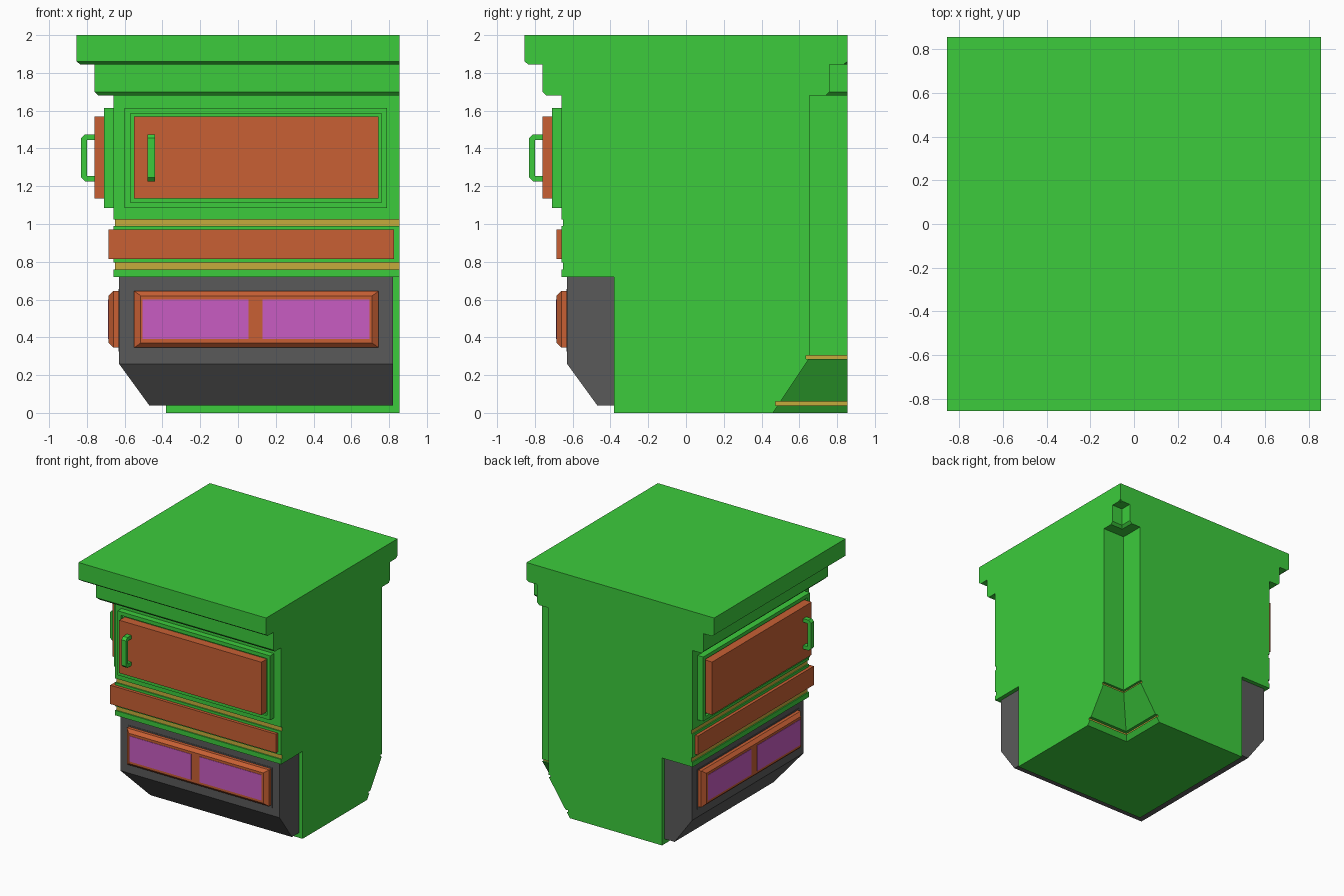
import bpy, bmesh
from mathutils import Matrix

cube = bpy.data.objects.get("Cube")
if cube:
    bpy.data.objects.remove(cube, do_unlink=True)


def material(name, r, g, b):
    m = bpy.data.materials.new(name)
    m.use_nodes = True
    m.diffuse_color = (r, g, b, 1)
    m.node_tree.nodes["Principled BSDF"].inputs["Base Color"].default_value = (r, g, b, 1)
    return m


GREEN = material("green paint", 0.045, 0.6, 0.045)
ORANGE = material("orange wood", 0.58, 0.117, 0.034)
GRAY = material("gray metal", 0.102, 0.102, 0.102)
PURPLE = material("purple glass", 0.58, 0.107, 0.54)
YELLOW = material("yellow trim", 0.56, 0.41, 0.045)

# Swaps x and y, so a front part repeats on the neighbouring side
DIAGONAL = Matrix(((0, 1, 0, 0), (1, 0, 0, 0), (0, 0, 1, 0), (0, 0, 0, 1)))


def loft(rings):
    """Closed skin through rings that all have the same point count."""
    bm = bmesh.new()
    loops = [[bm.verts.new(p) for p in ring] for ring in rings]
    for a, b in zip(loops, loops[1:]):
        for i in range(len(a)):
            j = (i + 1) % len(a)
            bm.faces.new((a[i], a[j], b[j], b[i]))
    bm.faces.new(loops[0])
    bm.faces.new(loops[-1])
    bmesh.ops.remove_doubles(bm, verts=bm.verts, dist=0.0001)
    bmesh.ops.recalc_face_normals(bm, faces=bm.faces)
    return bm


def add(name, bm, mats):
    mesh = bpy.data.meshes.new(name)
    bm.to_mesh(mesh)
    for m in mats:
        mesh.materials.append(m)
    obj = bpy.data.objects.new(name, mesh)
    bpy.context.collection.objects.link(obj)


def add_both(name, bm, mat):
    """Front part plus its copy on the neighbouring side."""
    add("front_" + name, bm, [mat])
    bm.transform(DIAGONAL)
    bmesh.ops.reverse_faces(bm, faces=bm.faces)
    add("side_" + name, bm, [mat])
    bm.free()


def corner(levels, end):
    """L-shaped section per level: z, outer face o, inner notch n."""
    return loft([[(x, y, z) for x, y in
                  ((o, o), (end, o), (end, n), (n, n), (n, end), (o, end))]
                 for z, o, n in levels])


def panel(x0, x1, z0, z1, steps):
    """Rectangle on the front, stepped through (y, inset x, inset z)."""
    return loft([[(x0 + i, y, z0 + k), (x1 - i, y, z0 + k),
                  (x1 - i, y, z1 - k), (x0 + i, y, z1 - k)] for y, i, k in steps])


# Cabinet body with cornice, grooves and a notched inner corner
body = corner([
    (0, -0.38, 0.46), (0.04, -0.38, 0.487), (0.04, -0.38, 0.475),
    (0.06, -0.38, 0.475), (0.06, -0.38, 0.5), (0.285, -0.38, 0.65),
    (0.285, -0.38, 0.635), (0.305, -0.38, 0.635), (0.305, -0.38, 0.655),
    (0.72, -0.38, 0.655), (0.72, -0.66, 0.655),
    (0.76, -0.66, 0.655), (0.76, -0.65, 0.655),
    (0.795, -0.65, 0.655), (0.795, -0.66, 0.655),
    (0.99, -0.66, 0.655), (0.99, -0.65, 0.655),
    (1.025, -0.65, 0.655), (1.025, -0.66, 0.655),
    (1.68, -0.66, 0.655), (1.68, -0.74, 0.74), (1.7, -0.76, 0.76),
    (1.845, -0.76, 0.76), (1.845, -0.835, 0.835),
    (1.86, -0.855, 0.855), (2, -0.855, 0.855)], 0.855)

# Yellow trim: groove floors outside, two bands inside the notch
for f in body.faces:
    c = f.calc_center_median()
    low = min(c.x, c.y)
    outer = low < -0.64 and (0.765 < c.z < 0.79 or 0.995 < c.z < 1.02)
    inner = low > 0.4 and (0.045 < c.z < 0.055 or 0.29 < c.z < 0.3)
    f.material_index = int(outer or inner)
add("cabinet_body", body, [GREEN, YELLOW])
body.free()

# Lower metal skirt and middle rail, both wrapping the corner
add("metal_skirt", corner([(0.04, -0.47, -0.37), (0.26, -0.63, -0.37),
                           (0.72, -0.63, -0.37)], 0.82), [GRAY])
add("middle_rail", corner([(0.815, -0.685, -0.645), (0.97, -0.685, -0.645)], 0.825), [ORANGE])

# Upper door with recessed frame
add_both("door_frame", panel(-0.6, 0.79, 1.085, 1.615, [
    (-0.65, 0, 0), (-0.71, 0, 0), (-0.71, 0.03, 0.03), (-0.69, 0.03, 0.03)]), GREEN)
add_both("door", panel(-0.55, 0.745, 1.135, 1.57, [(-0.68, 0, 0), (-0.76, 0, 0)]), ORANGE)

# Door handle, a bracket outline given width
bracket = [(-0.75, 1.225), (-0.81, 1.225), (-0.83, 1.245), (-0.83, 1.455),
           (-0.81, 1.475), (-0.75, 1.475), (-0.75, 1.445), (-0.8, 1.445),
           (-0.8, 1.255), (-0.75, 1.255)]
add_both("door_handle", loft([[(x, y, z) for y, z in bracket] for x in (-0.48, -0.44)]), GREEN)

# Lower window: thin surround, bevelled frame and two panes
add_both("window_surround", panel(-0.565, 0.755, 0.325, 0.655, [
    (-0.625, 0, 0), (-0.633, 0, 0)]), GRAY)
add_both("window_frame", panel(-0.55, 0.745, 0.345, 0.645, [
    (-0.62, 0, 0), (-0.66, 0, 0), (-0.685, 0.035, 0.025)]), ORANGE)
for name, x0, x1 in (("pane_a", -0.505, 0.055), ("pane_b", 0.13, 0.695)):
    add_both("window_" + name, panel(x0, x1, 0.39, 0.6, [
        (-0.682, 0, 0), (-0.688, 0, 0)]), PURPLE)
